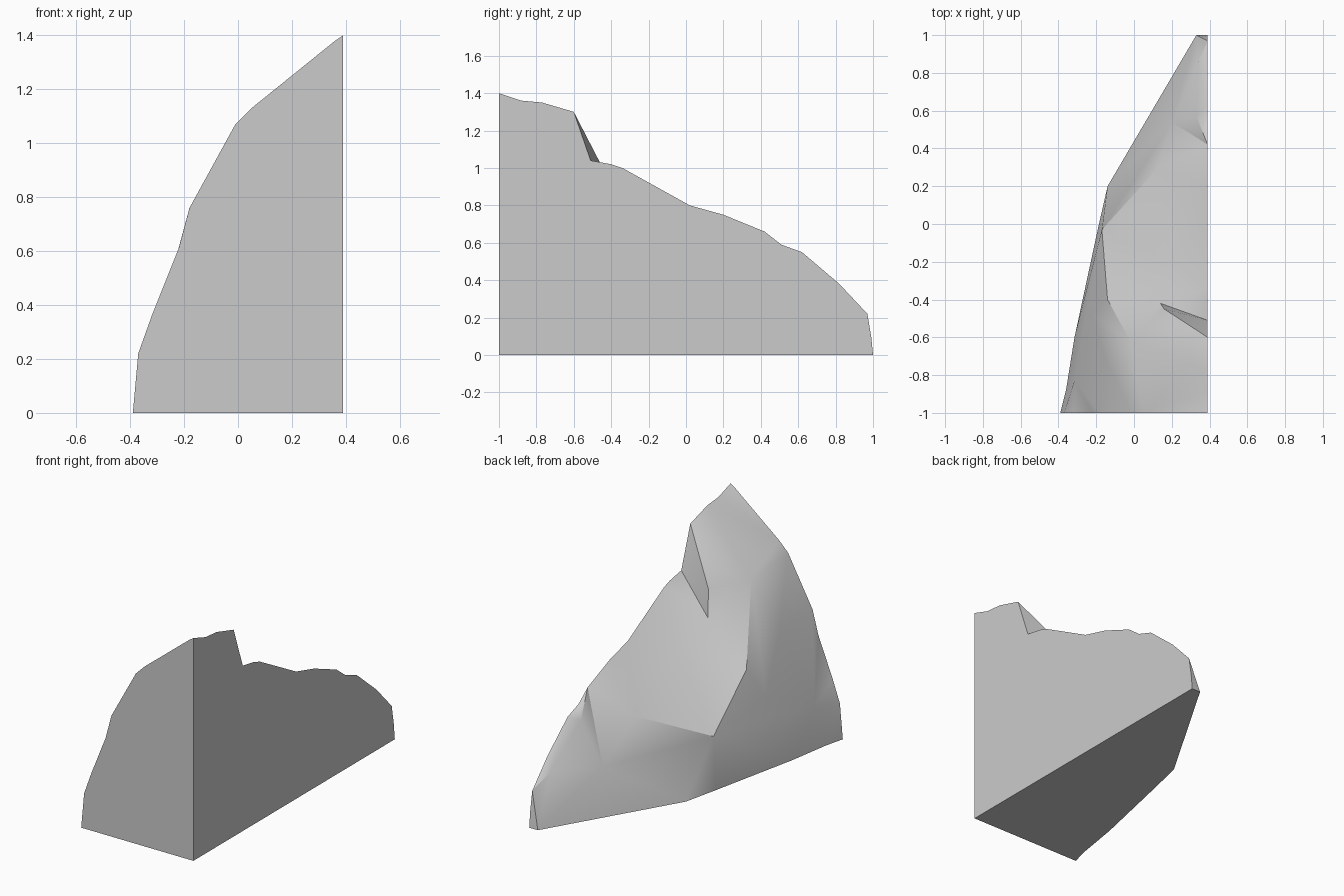
import bpy
import bmesh
import math
from mathutils import Vector
from mathutils.geometry import delaunay_2d_cdt

cube = bpy.data.objects.get("Cube")
if cube:
    bpy.data.objects.remove(cube, do_unlink=True)

FRONT_Y = -1.0
SIDE_X = 0.39

# Cut faces: (x, height) along the front, (y, height) along the side
front_profile = [(-.39, 0), (-.37, .22), (-.32, .36), (-.22, .61), (-.18, .76),
                 (-.01, 1.07), (.05, 1.13), (.36, 1.38)]
side_profile = [(-1, 1.4), (-.88, 1.36), (-.77, 1.35), (-.6, 1.3), (-.51, 1.04),
                (-.4, 1.02), (-.34, 1), (.02, .8), (.2, .75), (.42, .66), (.51, .59),
                (.62, .55), (.82, .38), (.97, .22), (.99, .1), (1, 0)]
# Foot of the slope on the ground, from the back towards the front
foot = [(.33, 1), (-.14, .2), (-.19, -.02), (-.315, -.6), (-.36, -.88)]

outline = [Vector((x, FRONT_Y, z)) for x, z in front_profile]
outline += [Vector((SIDE_X, y, z)) for y, z in side_profile]
outline += [Vector((x, y, 0)) for x, y in foot]

# Corners of the large facets on the weathered slope
slope = {
    "cliff_foot_outer": (-.14, -.4, .6),
    "cliff_foot_inner": (.14, -.42, .84),
    "cliff_top_outer": (-.02, -.62, 1.05),
    "cliff_top_inner": (.16, -.45, 1.01),
    "shoulder": (-.15, -.72, .75),
    "buttress": (-.22, -.48, .42),
    "lower_front": (-.315, -.83, .26),
    "lower_corner": (-.17, -.03, .33),
    "upper_ramp": (.18, -.2, .7),
    "middle_ramp": (.13, .3, .5),
    "ledge": (.33, .57, .53),
    "back_hollow": (.2, .54, .255),
    "back_spur": (.34, .86, .31),
}
points = outline + [Vector(p) for p in slope.values()]
index = {name: len(outline) + i for i, name in enumerate(slope)}


def front_at(x):
    return [p[0] for p in front_profile].index(x)


def side_at(y):
    return len(front_profile) + [p[0] for p in side_profile].index(y)


# Creases that the facets must follow
creases = [
    ["cliff_foot_outer", "cliff_foot_inner", side_at(-.51)],
    ["cliff_foot_outer", "cliff_top_outer", "cliff_top_inner", side_at(-.6)],
    ["cliff_top_inner", "cliff_foot_inner"],
    [front_at(-.01), "cliff_top_outer", "shoulder", "buttress", "lower_corner"],
    [front_at(-.37), "lower_front", "lower_corner"],
    ["cliff_foot_outer", "lower_corner", "middle_ramp", side_at(.02)],
    ["upper_ramp", "middle_ramp"],
    [side_at(.42), "ledge", "back_spur", side_at(.97)],
    ["ledge", "back_hollow", "back_spur"],
    ["lower_corner", "back_hollow"],
]
edges = []
for crease in creases:
    ids = [index.get(key, key) for key in crease]
    edges += list(zip(ids, ids[1:]))

# Slope surface
verts, _, faces, sources, _, _ = delaunay_2d_cdt(
    [p.xy for p in points], edges, [list(range(len(outline)))], 1, 1e-5)
bm = bmesh.new()
bm_verts = [bm.verts.new((v.x, v.y, points[s[0]].z if s else 0))
            for v, s in zip(verts, sources)]
for face in faces:
    bm.faces.new([bm_verts[i] for i in face])

# Flat cut walls down to the ground, then the underside
rim = [e for e in bm.edges if e.is_boundary]
walls = bmesh.ops.extrude_edge_only(bm, edges=rim)["geom"]
for item in walls:
    if isinstance(item, bmesh.types.BMVert):
        item.co.z = 0
bmesh.ops.remove_doubles(bm, verts=bm.verts[:], dist=1e-4)
bmesh.ops.holes_fill(bm, edges=[e for e in bm.edges if e.is_boundary], sides=0)
bmesh.ops.recalc_face_normals(bm, faces=bm.faces[:])

mesh = bpy.data.meshes.new("rock_corner")
bm.to_mesh(mesh)
bm.free()
rock = bpy.data.objects.new("rock_corner", mesh)
bpy.context.collection.objects.link(rock)

# Stone colour
stone = bpy.data.materials.new("grey_stone")
stone.use_nodes = True
colour = (.6, .6, .6, 1)
stone.diffuse_color = colour
stone.node_tree.nodes["Principled BSDF"].inputs["Base Color"].default_value = colour
mesh.materials.append(stone)

bpy.ops.object.select_all(action="DESELECT")
rock.select_set(True)
bpy.context.view_layer.objects.active = rock
bpy.ops.object.shade_smooth_by_angle(angle=math.radians(30))
